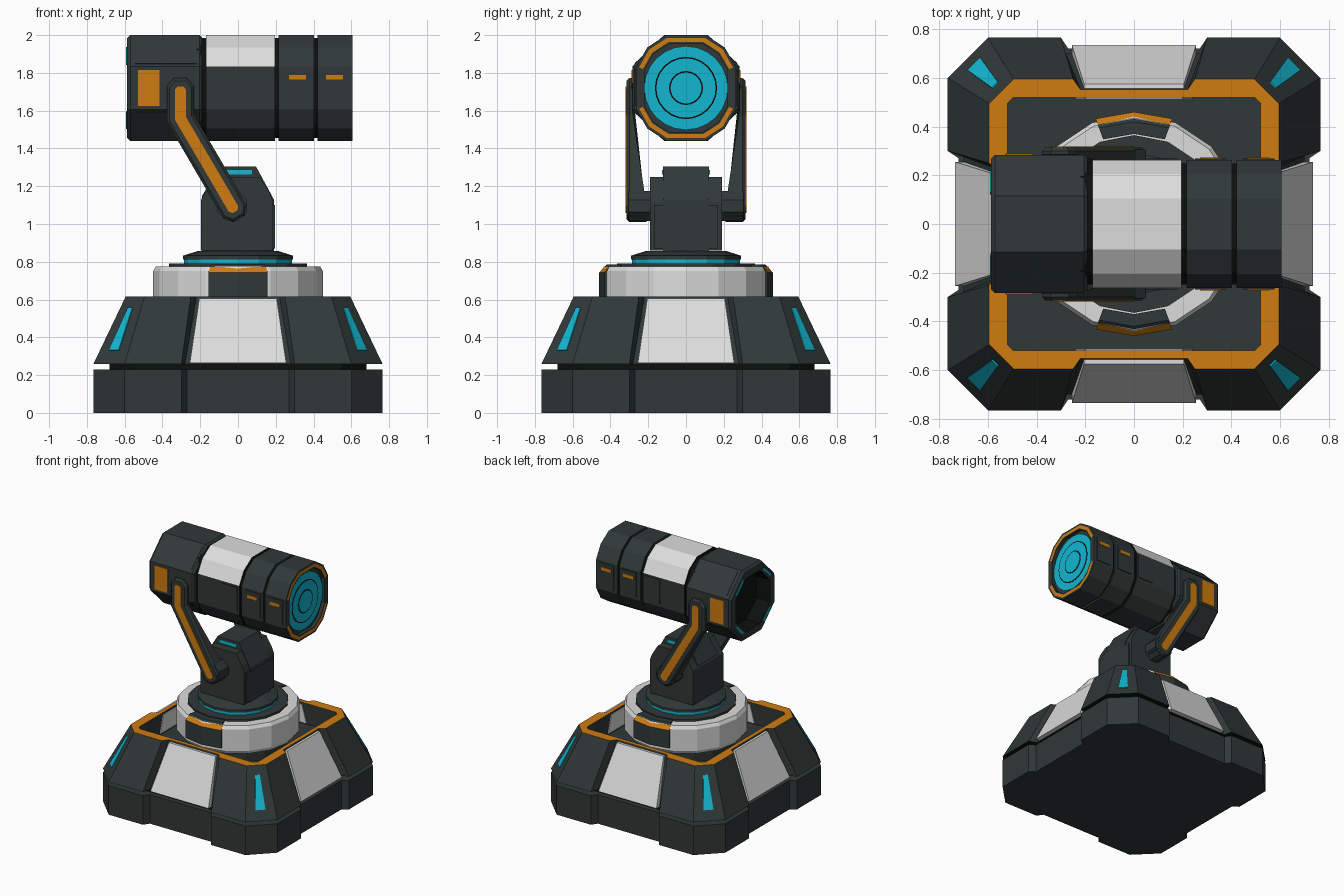
import bpy, bmesh
from math import sin, cos, tau, radians
from mathutils import Vector

cube = bpy.data.objects.get("Cube")
if cube:
    bpy.data.objects.remove(cube)

COLOURS = {
    "dark_grey": (0.030, 0.040, 0.039),
    "black": (0.004, 0.005, 0.005),
    "light_grey": (0.72, 0.72, 0.72),
    "orange": (0.62, 0.20, 0.005),
    "cyan": (0.006, 0.47, 0.63),
}
MATS = {}
for label, rgb in COLOURS.items():
    m = bpy.data.materials.new(label)
    m.use_nodes = True
    m.diffuse_color = (*rgb, 1)
    m.node_tree.nodes["Principled BSDF"].inputs["Base Color"].default_value = (*rgb, 1)
    MATS[label] = m
NAMES = list(MATS)


def loft(name, rings, colours, caps=None):
    """Skin equal-length rings; each colour is a name or a rule on the face centre."""
    if not isinstance(colours, list):
        colours = [colours] * (len(rings) - 1)
    caps = caps or (colours[0], colours[-1])
    bm = bmesh.new()
    rows = [[bm.verts.new(p) for p in ring] for ring in rings]
    n = len(rows[0])
    jobs = [(rows[0], caps[0]), (rows[-1], caps[1])]
    for low, high, colour in zip(rows, rows[1:], colours):
        jobs += [([low[i], low[(i + 1) % n], high[(i + 1) % n], high[i]], colour) for i in range(n)]
    for verts, colour in jobs:
        face = bm.faces.new(verts)
        if callable(colour):
            colour = colour(face.calc_center_median())
        face.material_index = NAMES.index(colour)
    bmesh.ops.recalc_face_normals(bm, faces=bm.faces)
    mesh = bpy.data.meshes.new(name)
    bm.to_mesh(mesh)
    bm.free()
    for m in MATS.values():
        mesh.materials.append(m)
    ob = bpy.data.objects.new(name, mesh)
    bpy.context.collection.objects.link(ob)


def mirror4(quarter):
    """Complete a first-quadrant outline by symmetry."""
    half = quarter + [(-a, b) for a, b in reversed(quarter)]
    return half + [(-a, -b) for a, b in half]


def at_z(outline, z):
    return [Vector((a, b, z)) for a, b in outline]


def at_x(outline, x, s=1):
    return [Vector((x, a * s, AXIS_Z + b * s)) for a, b in outline]


def at_y(outline, y):
    return [Vector((a, y, b)) for a, b in outline]


def circle(r, n, cx=0, cy=0, turn=0):
    return [(cx + r * cos(tau * (i + turn) / n), cy + r * sin(tau * (i + turn) / n)) for i in range(n)]


def box(name, x, y, z, colour):
    rect = [(x[0], z[0]), (x[1], z[0]), (x[1], z[1]), (x[0], z[1])]
    loft(name, [at_y(rect, y[0]), at_y(rect, y[1])], colour)


def spun(p, quarter):
    """Rotate a point by quarter turns about z."""
    x, y, z = p
    for _ in range(quarter):
        x, y = -y, x
    return Vector((x, y, z))


def footprint(edge, chamfer, notch_x, mouth_x, notch_y):
    q = [(edge, mouth_x), (edge, chamfer), (chamfer, edge), (mouth_x, edge), (notch_x, notch_y)]
    return mirror4([(notch_y, notch_x)] + q)


AXIS_Z = 1.72
SIDES = (("right", -1), ("left", 1))

# Base: slab, shadow gap and hollow sloped housing
foot = footprint(0.765, 0.6, 0.27, 0.3, 0.72)
loft("base_slab", [at_z(foot, 0), at_z(foot, 0.23)], "dark_grey")
gap = mirror4([(0.68, 0.55), (0.55, 0.68)])
loft("base_gap", [at_z(gap, 0.22), at_z(gap, 0.27)], "black")
low = footprint(0.765, 0.6, 0.28, 0.3, 0.70)
top = footprint(0.595, 0.495, 0.22, 0.25, 0.552)
inner = [(max(-0.52, min(0.52, a)), max(-0.52, min(0.52, b))) for a, b in top]
loft("base_housing", [at_z(low, 0.26), at_z(top, 0.615), at_z(inner, 0.615), at_z(inner, 0.45)],
     ["dark_grey", "orange", "dark_grey"], ("black", "dark_grey"))

# Light panels, their inner faces, and glowing corner slits
for k in range(4):
    outer_low = [(-0.255, 0.735, 0.265), (0.255, 0.735, 0.265), (0.255, 0.69, 0.265), (-0.255, 0.69, 0.265)]
    outer_top = [(-0.205, 0.575, 0.605), (0.205, 0.575, 0.605), (0.205, 0.54, 0.605), (-0.205, 0.54, 0.605)]
    loft(f"side_panel_{k}", [[spun(p, k) for p in r] for r in (outer_low, outer_top)], "light_grey")
    plate = [[(x, y, z) for x, z in ((-0.24, 0.46), (0.24, 0.46), (0.2, 0.6), (-0.2, 0.6))] for y in (0.514, 0.522)]
    loft(f"inner_panel_{k}", [[spun(p, k) for p in r] for r in plate], "light_grey")
    slit = []
    for lift in (-0.004, 0.004):
        ring = []
        for t, w in ((0.2, 0.026), (0.2, -0.026), (0.83, -0.012), (0.83, 0.012)):
            c = 0.6825 + t * (0.545 - 0.6825) + lift
            ring.append(spun((c + w, c - w, 0.26 + t * 0.355 + lift / 2), k))
        slit.append(ring)
    loft(f"corner_light_{k}", slit, "cyan")

# Turntable drum with two clips
drum = [(0.36, 0.44), (0.36, 0.55), (0.43, 0.55), (0.45, 0.58), (0.45, 0.75), (0.435, 0.775), (0.36, 0.775)]
loft("turntable_drum", [at_z(circle(r, 16), z) for r, z in drum], ["dark_grey"] + ["light_grey"] * 5)
loft("turntable_plate", [at_z(circle(0.365, 16), 0.765), at_z(circle(0.365, 16), 0.79)], "dark_grey")
loft("turntable_glow", [at_z(circle(0.286, 16), 0.785), at_z(circle(0.286, 16), 0.815)], "cyan")
collar = [(0.292, 0.812), (0.292, 0.832), (0.21, 0.858)]
loft("turret_collar", [at_z(circle(r, 16), z) for r, z in collar], "dark_grey")
clip = [(0.37, 0.6), (0.46, 0.6), (0.46, 0.742), (0.435, 0.772), (0.42, 0.785), (0.37, 0.785)]
for label, s in SIDES:
    rings = [[Vector((r * sin(radians(a)), s * r * cos(radians(a)), z)) for r, z in clip] for a in (-20, 0, 20)]
    loft(f"drum_clip_{label}", rings,
         lambda c: "orange" if 0.75 < c.z < 0.765 else "dark_grey", ("dark_grey", "dark_grey"))

# Turret block with raised centre and cheeks
core = [(-0.19, 0.855), (0.19, 0.855), (0.19, 1.13), (0.095, 1.305), (-0.095, 1.305), (-0.19, 1.15)]
cheek = [(-0.195, 0.86), (0.185, 0.86), (0.185, 1.12), (0.165, 1.17), (0.115, 1.25), (-0.115, 1.25), (-0.195, 1.13)]
loft("turret_core", [at_y(core, -0.122), at_y(core, 0.122)], "dark_grey")
loft("turret_cheeks", [at_y(cheek, -0.19), at_y(cheek, 0.19)], "dark_grey")
box("turret_front_panel", (0.18, 0.195), (-0.17, 0.17), (0.87, 1.10), "dark_grey")
for label, s in SIDES:
    box(f"turret_light_{label}", (-0.075, 0.075), (s * 0.118, s * 0.126), (1.262, 1.287), "cyan")


def strip(path, w):
    """Outline of a mitred strip with chamfered ends along a path."""
    pts = [Vector(p) for p in path]
    a, b = (pts[0] - pts[1]).normalized(), (pts[-1] - pts[-2]).normalized()
    dirs = [(q - p).normalized() for p, q in zip(pts, pts[1:])]
    sides = []
    for s in (1, -1):
        norms = [Vector((-d.y, d.x)) * s for d in dirs]
        mids = [p + (m + n) * w / (1 + m.dot(n)) for p, m, n in zip(pts[1:-1], norms, norms[1:])]
        sides.append([pts[0] + norms[0] * w * 0.5 + a * w, pts[0] + norms[0] * w + a * w * 0.4] + mids
                     + [pts[-1] + norms[-1] * w + b * w * 0.4, pts[-1] + norms[-1] * w * 0.5 + b * w])
    return [tuple(p) for p in sides[0] + sides[1][::-1]]


# Bent arms with inlays and hubs
PATH = [(-0.03, 1.09), (-0.305, 1.56), (-0.305, 1.70)]
for label, s in SIDES:
    wide, narrow = strip(PATH, 0.072), strip(PATH, 0.058)
    inside = [Vector((x, s * (0.21 + 0.075 * max(0, min(1, (z - 1.15) / 0.45))), z)) for x, z in wide]
    loft(f"arm_{label}", [inside, at_y(wide, s * 0.3), at_y(narrow, s * 0.315)], "dark_grey")
    inlay = strip(PATH, 0.029)
    loft(f"arm_inlay_{label}", [at_y(inlay, s * 0.312), at_y(inlay, s * 0.319)], "orange")
    hub = circle(0.085, 8, -0.03, 1.095, 0.5)
    loft(f"arm_hub_{label}", [at_y(hub, s * 0.17), at_y(hub, s * 0.305)], "dark_grey")

# Rear housing of the barrel, open at the back
octagon = mirror4([(0.284, 0.115), (0.115, 0.28)])
rear = [(-0.47, 0.74), (-0.588, 0.76), (-0.588, 0.94), (-0.57, 1), (-0.205, 1), (-0.19, 0.96)]
loft("rear_housing", [at_x(octagon, x, s) for x, s in rear],
     ["black"] + ["dark_grey"] * 4)
for i, (u, v) in enumerate(((1, 1), (1, -1), (-1, 1), (-1, -1))):
    a, b = Vector((0.284 * u, 0.115 * v)), Vector((0.115 * u, 0.28 * v))
    # Lights on the rear rim and raised plates on the slanted faces
    quad = [tuple(a.lerp(b, t) * k) for t, k in ((0.2, 0.82), (0.8, 0.82), (0.8, 0.88), (0.2, 0.88))]
    loft(f"rear_light_{i}", [at_x(quad, -0.586), at_x(quad, -0.592)], "cyan")
    plate = [tuple(a.lerp(b, t) * k) for t, k in ((0.08, 0.98), (0.92, 0.98), (0.92, 1.01), (0.08, 1.01))]
    loft(f"rear_plate_{i}", [at_x(plate, -0.545), at_x(plate, -0.22)], "dark_grey")

# Barrel shells around a black core
barrel = mirror4([(0.262, 0.115), (0.205, 0.215), (0.105, 0.28)])
loft("barrel_core", [at_x(barrel, -0.25, 0.95), at_x(barrel, 0.55, 0.95)], "black")
loft("barrel_middle", [at_x(barrel, -0.17), at_x(barrel, 0.195)],
     lambda c: "light_grey" if c.z > AXIS_Z + 0.13 else "dark_grey", ("black", "black"))
loft("barrel_band", [at_x(barrel, 0.215), at_x(barrel, 0.402)], "dark_grey")
muzzle = [(0.42, 1), (0.605, 1), (0.605, 0.95), (0.605, 0.87), (0.605, 0.84), (0.58, 0.84)]
loft("barrel_muzzle", [at_x(barrel, x, s) for x, s in muzzle],
     ["dark_grey", "dark_grey", lambda c: "orange" if abs(c.z - AXIS_Z) > 0.1 else "dark_grey",
      "dark_grey", "dark_grey"])

# Lens as stacked thin discs
for i, r in enumerate((0.222, 0.165, 0.157, 0.09, 0.082)):
    disc = circle(r, 24)
    colour = "black" if i % 2 else "cyan"
    loft(f"lens_disc_{i}", [at_x(disc, 0.575), at_x(disc, 0.588 + i * 0.0015)], colour)

# Side plates and orange marks on the barrel
for label, s in SIDES:
    box(f"rear_mark_{label}", (-0.53, -0.415), (s * 0.28, s * 0.289), (1.625, 1.815), "orange")
    for i, (x0, x1) in enumerate(((0.045, 0.18), (0.25, 0.38), (0.447, 0.577))):
        box(f"barrel_plate_{label}_{i}", (x0, x1), (s * 0.255, s * 0.269), (1.625, 1.82), "dark_grey")
        if i:
            box(f"barrel_mark_{label}_{i}", (x0 + 0.02, x1 - 0.02), (s * 0.266, s * 0.273), (1.765, 1.79), "orange")
